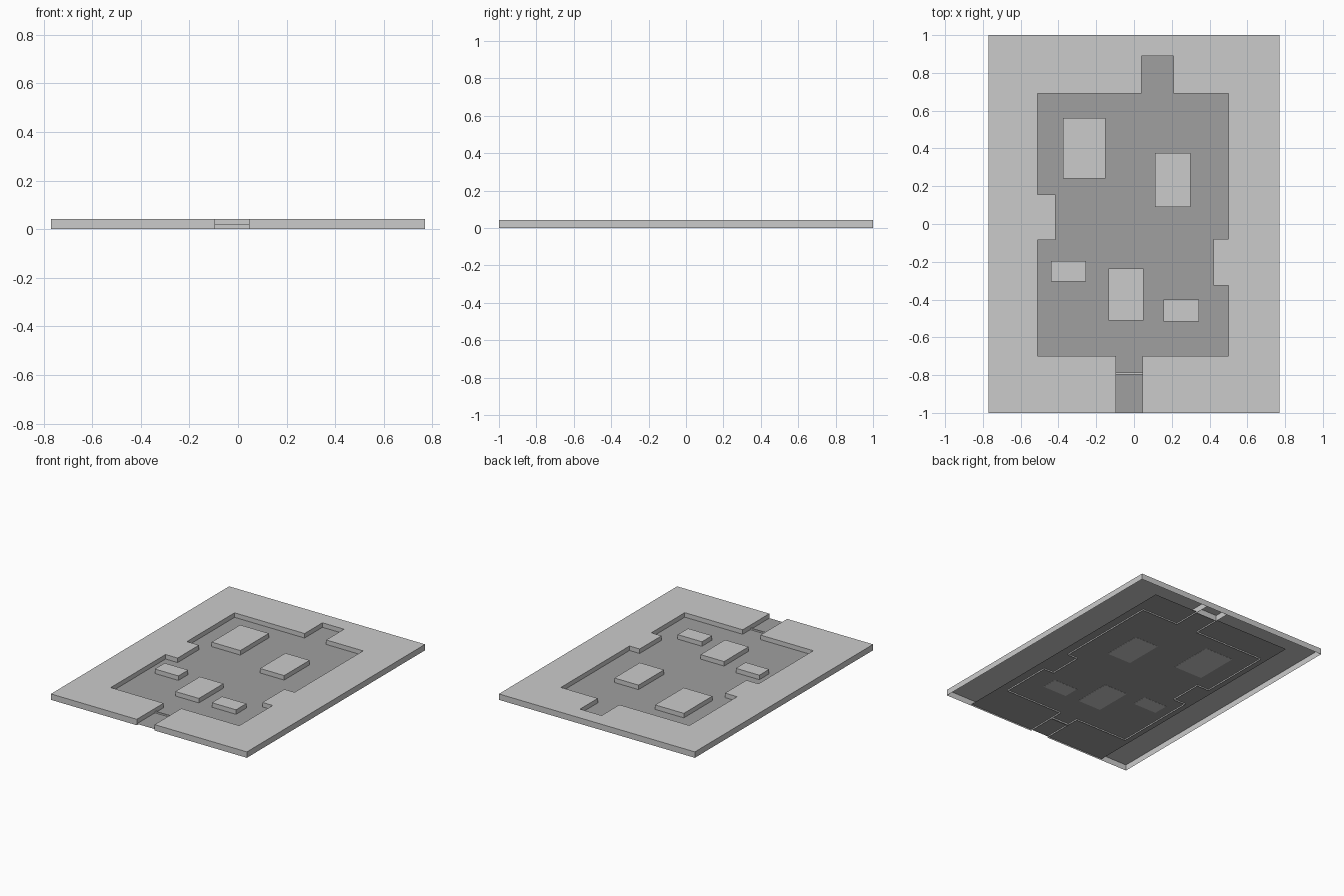
import bpy, bmesh

if "Cube" in bpy.data.objects:
    bpy.data.objects.remove(bpy.data.objects["Cube"])

TOP, FLOOR = 0.042, 0.01


def finish(name, bm):
    bmesh.ops.recalc_face_normals(bm, faces=bm.faces)
    mesh = bpy.data.meshes.new(name)
    bm.to_mesh(mesh)
    bm.free()
    obj = bpy.data.objects.new(name, mesh)
    bpy.context.collection.objects.link(obj)
    return obj


def slab(name, outline, z0, z1, bottom=True):
    """Extrude a flat outline from z0 to z1, optionally leaving it open below."""
    bm = bmesh.new()
    low = [bm.verts.new((x, y, z0)) for x, y in outline]
    high = [bm.verts.new((x, y, z1)) for x, y in outline]
    bm.faces.new(high)
    if bottom:
        bm.faces.new(low[::-1])
    n = len(outline)
    for i in range(n):
        j = (i + 1) % n
        bm.faces.new((low[i], low[j], high[j], high[i]))
    obj = finish(name, bm)
    # open shells: make sure the top faces upward
    if obj.data.polygons[0].normal.z < 0:
        obj.data.flip_normals()
    return obj


def rect(x0, x1, y0, y1):
    return [(x0, y0), (x1, y0), (x1, y1), (x0, y1)]


# Raised border, left and right halves, hollow underneath
slab("border_left", [(-0.77, -1), (-0.095, -1), (-0.095, -0.70), (-0.51, -0.70),
                     (-0.51, -0.085), (-0.415, -0.085), (-0.415, 0.155), (-0.51, 0.155),
                     (-0.51, 0.69), (0.04, 0.69), (0.04, 1), (-0.77, 1)], 0, TOP, False)
slab("border_right", [(0.77, -1), (0.77, 1), (0.21, 1), (0.21, 0.69), (0.50, 0.69),
                      (0.50, -0.08), (0.42, -0.08), (0.42, -0.325), (0.50, -0.325),
                      (0.50, -0.70), (0.045, -0.70), (0.045, -1)], 0, TOP, False)

# Block closing the back passage, and low sill across the front passage
slab("back_block", rect(0.04, 0.21, 0.89, 1), 0, TOP, False)
slab("front_sill", rect(-0.095, 0.045, -0.796, -0.786), 0, 0.02)

# Sunken dark floor sheet
bm = bmesh.new()
bm.faces.new([bm.verts.new((x, y, FLOOR)) for x, y in rect(-0.56, 0.56, -1, 0.89)])
floor = finish("floor", bm)
if floor.data.polygons[0].normal.z < 0:
    floor.data.flip_normals()
dark = bpy.data.materials.new("dark_grey")
dark.diffuse_color = (0.35, 0.35, 0.35, 1)
dark.use_nodes = True
dark.node_tree.nodes["Principled BSDF"].inputs["Base Color"].default_value = dark.diffuse_color
floor.data.materials.append(dark)

# Free-standing raised blocks on the floor
for i, r in enumerate([(-0.375, -0.15, 0.24, 0.56), (0.11, 0.30, 0.09, 0.375),
                       (-0.44, -0.255, -0.305, -0.195), (-0.135, 0.05, -0.51, -0.235),
                       (0.155, 0.345, -0.515, -0.40)]):
    slab(f"island_block_{i + 1}", rect(*r), FLOOR - 0.001, TOP)
